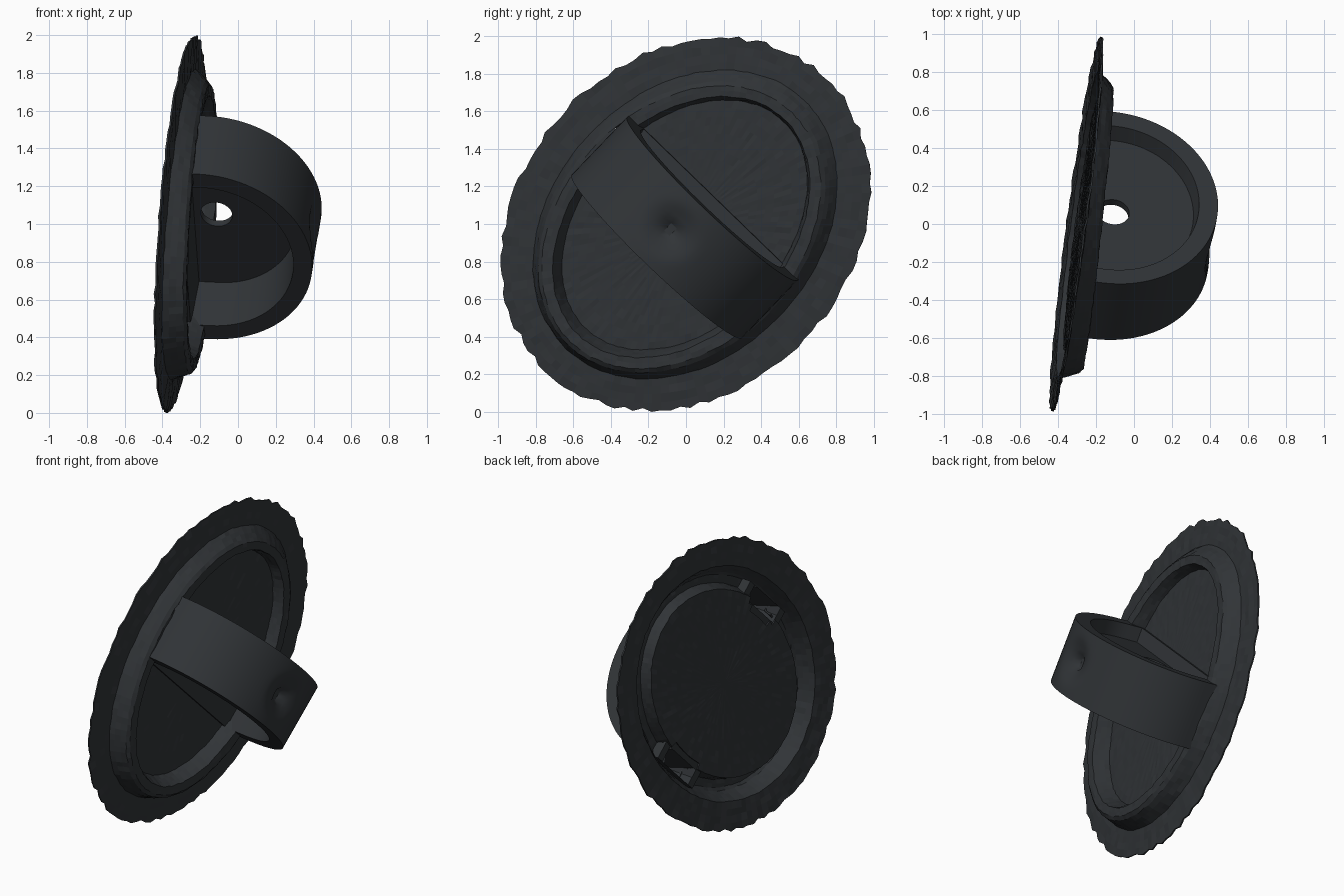
import bpy, bmesh, math, random
from mathutils import Vector, Matrix

if "Cube" in bpy.data.objects:
    bpy.data.objects.remove(bpy.data.objects["Cube"])

random.seed(4)

# Tilted frame: U runs along the handle, V across it, W out of the plate
W = Vector((1, -0.12, -0.05)).normalized()
U = Vector((0, 0.72, -0.69))
U = (U - W * U.dot(W)).normalized()
V = W.cross(U)
FRAME = Matrix.Translation((-0.31, 0, 1)) @ Matrix((U, V, W)).transposed().to_4x4()

metal = bpy.data.materials.new("dark_metal")
metal.diffuse_color = (0.03, 0.034, 0.038, 1)
metal.use_nodes = True
metal.node_tree.nodes["Principled BSDF"].inputs["Base Color"].default_value = metal.diffuse_color


def add_object(name, bm):
    bmesh.ops.recalc_face_normals(bm, faces=bm.faces)
    mesh = bpy.data.meshes.new(name)
    bm.to_mesh(mesh)
    bm.free()
    obj = bpy.data.objects.new(name, mesh)
    bpy.context.collection.objects.link(obj)
    obj.data.materials.append(metal)
    obj.matrix_world = FRAME
    return obj


def bridge(bm, a, b):
    n = len(a)
    for i in range(n):
        j = (i + 1) % n
        bm.faces.new((a[i], a[j], b[j], b[i]))


# Oval pressed plate: flange, raised ridge and sunken panel
profile = [(1.085, 0.885, 0.0), (0.92, 0.70, 0.01), (0.87, 0.65, 0.095),
           (0.85, 0.63, 0.11), (0.80, 0.57, 0.11), (0.77, 0.54, 0.025),
           (0.04, 0.03, 0.025)]
steps = [4, 3, 1, 2, 3, 14]
rings = []
for (p, q), n in zip(zip(profile, profile[1:]), steps):
    rings += [[s + (e - s) * k / n for s, e in zip(p, q)] for k in range(n)]
rings.append(profile[-1])

bm = bmesh.new()
SEG = 120
loops = []
for r, (long_r, short_r, w) in enumerate(rings):
    loop = []
    for i in range(SEG):
        t = math.tau * i / SEG
        k = 1 + random.uniform(-1, 1) * (0.012 if r == 0 else 0.004)
        v = long_r * k * math.sin(t)
        ridge = min(1, w / 0.095)             # ridge is slightly taller at the low end
        loop.append(bm.verts.new((short_r * k * math.cos(t), v - 0.015 * ridge,
                                  w - 0.03 * v * ridge
                                  + random.uniform(-0.004, 0.004) * long_r)))
    loops.append(loop)
for a, b in zip(loops, loops[1:]):
    bridge(bm, a, b)
bm.faces.new(loops[-1])
# Openings behind the two hollow handle feet
holes = []
for f in bm.faces:
    c = f.calc_center_median()
    if 0.49 < abs(c.x - 0.01) < 0.615 and abs(c.y) < 0.15:
        holes.append(f)
bmesh.ops.delete(bm, geom=holes, context='FACES')
plate = add_object("oval_plate", bm)
shell = plate.modifiers.new("thickness", 'SOLIDIFY')
shell.thickness = 0.01
shell.offset = 0


# Arched handle: D-shaped rim with a recessed web on both sides
def d_shape(half, bottom, shoulder, top):
    pts = [(-half + 2 * half * i / 24, bottom) for i in range(24)]
    pts += [(half, bottom + (shoulder - bottom) * i / 4) for i in range(4)]
    for i in range(48):
        t = math.pi * i / 48
        pts.append((half * math.cos(t), shoulder + (top - shoulder) * math.sin(t)))
    pts += [(-half, shoulder + (bottom - shoulder) * i / 4) for i in range(4)]
    return [(u + 0.015, w) for u, w in pts]


outer = d_shape(0.628, 0.032, 0.15, 0.725)
inner = d_shape(0.525, 0.05, 0.16, 0.625)
web = d_shape(0.505, 0.06, 0.17, 0.605)
HOLE_W = 0.18
hole = []
for u, w in web:
    t = math.atan2(w - HOLE_W, u)
    hole.append((0.09 * math.cos(t), HOLE_W + 0.085 * math.sin(t)))


def mix(a, b, k):
    return [(p[0] + (q[0] - p[0]) * k, p[1] + (q[1] - p[1]) * k) for p, q in zip(a, b)]


HALF = 0.215
layers = [(mix(hole, web, k / 5), 0.125) for k in range(6)]
layers += [(inner, HALF)]
layers += [(outer, HALF - 2 * HALF * k / 16) for k in range(17)]
layers += [(inner, -HALF)]
layers += [(mix(web, hole, k / 5), 0.085) for k in range(6)]

bm = bmesh.new()
loops = []
for shape, v in layers:
    loop = []
    for u, w in shape:
        if shape is outer:
            d = math.hypot(u, v)
            if w > 0.6 and d < 0.18:          # dimple with a small pit at the apex
                w -= 0.05 * (1 - (d / 0.18) ** 2) ** 2
                if max(abs(u), abs(v - 0.01)) < 0.04:
                    w -= 0.025
            elif w < 0.04 and 0.55 < abs(u - 0.015) < 0.6 and abs(v) < 0.15:
                w += 0.22                     # hollow feet, open to the back
        loop.append(bm.verts.new((u, v, w)))
    loops.append(loop)
for i, loop in enumerate(loops):
    bridge(bm, loop, loops[(i + 1) % len(loops)])
handle = add_object("arched_handle", bm)

# Smooth the handle but keep its rim edges crisp
bpy.ops.object.select_all(action='DESELECT')
handle.select_set(True)
bpy.context.view_layer.objects.active = handle
bpy.ops.object.shade_smooth_by_angle(angle=math.radians(35))

# Stand the model on the ground and centre it
pts = [FRAME @ v.co for o in (plate, handle) for v in o.data.vertices]
lo = [min(p[i] for p in pts) for i in range(3)]
hi = [max(p[i] for p in pts) for i in range(3)]
shift = Vector((-(lo[0] + hi[0]) / 2, -(lo[1] + hi[1]) / 2, -lo[2]))
for o in (plate, handle):
    o.matrix_world = Matrix.Translation(shift) @ FRAME
